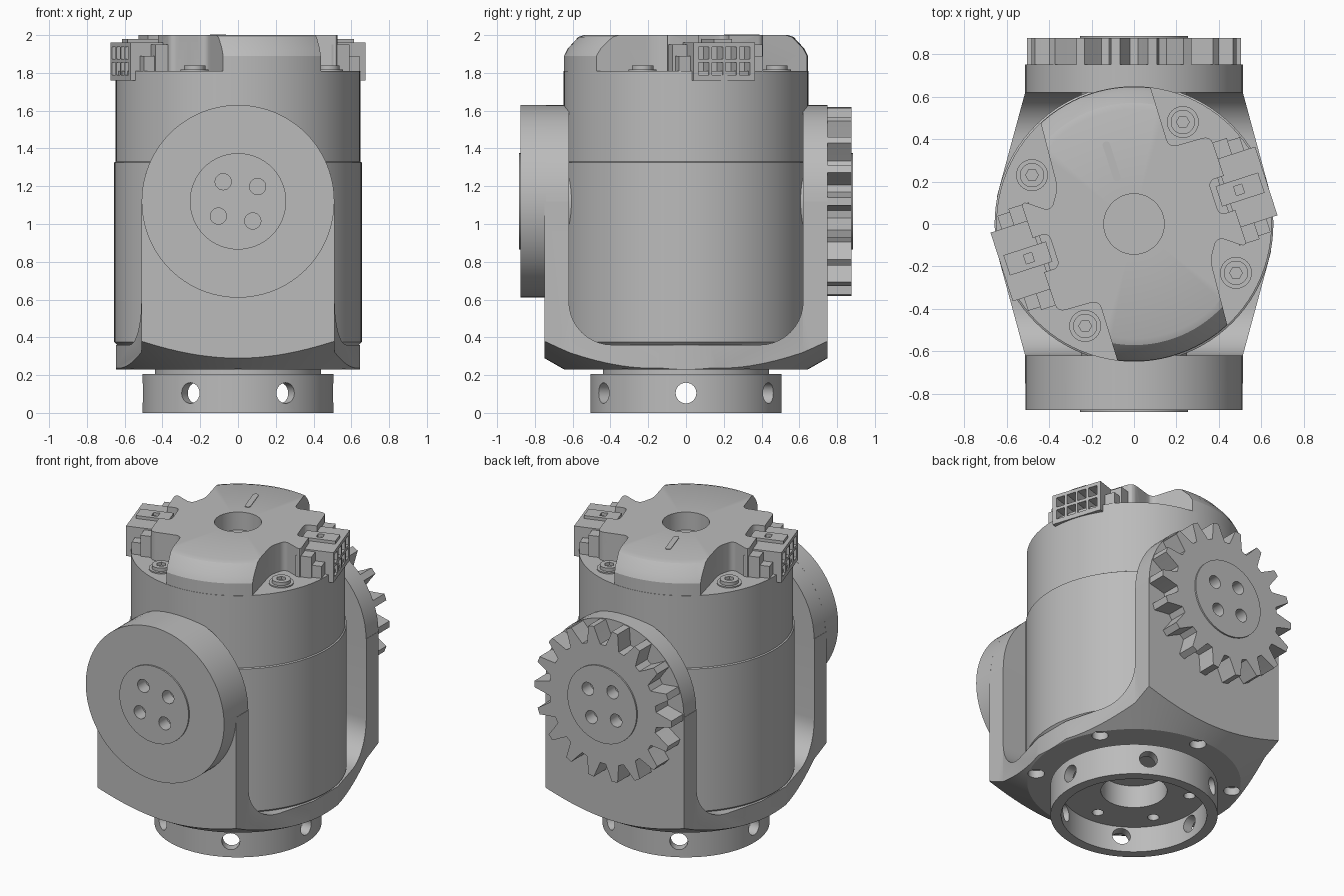
import bpy, bmesh
from math import sin, cos, pi, radians
from mathutils import Matrix

cube = bpy.data.objects.get("Cube")
if cube:
    bpy.data.objects.remove(cube)

grey = bpy.data.materials.new("plain grey")
grey.use_nodes = True
grey.diffuse_color = (0.5, 0.5, 0.5, 1)
grey.node_tree.nodes["Principled BSDF"].inputs["Base Color"].default_value = (0.5, 0.5, 0.5, 1)

AXLE_Z = 1.12


def finish(name, bm):
    bmesh.ops.remove_doubles(bm, verts=bm.verts, dist=1e-5)
    bmesh.ops.recalc_face_normals(bm, faces=bm.faces)
    mesh = bpy.data.meshes.new(name)
    bm.to_mesh(mesh)
    bm.free()
    mesh.materials.append(grey)
    ob = bpy.data.objects.new(name, mesh)
    bpy.context.collection.objects.link(ob)
    return ob


def prism(name, pts, lo, hi, axis="z", bevel=0, segs=6):
    """Extrude a 2D outline along an axis, optionally rounding its corners."""
    bm = bmesh.new()
    face = bm.faces.new([bm.verts.new((u, v, lo)) for u, v in pts])
    ext = bmesh.ops.extrude_face_region(bm, geom=[face])["geom"]
    for v in ext:
        if isinstance(v, bmesh.types.BMVert):
            v.co.z = hi
    if bevel:
        edges = [e for e in bm.edges if abs(e.verts[0].co.z - e.verts[1].co.z) > 1e-4]
        bmesh.ops.bevel(bm, geom=edges, offset=bevel, segments=segs, profile=0.5, affect="EDGES")
    for v in bm.verts:
        u, w, h = v.co
        v.co = {"z": (u, w, h), "y": (u, h, w), "x": (h, u, w)}[axis]
    return finish(name, bm)


def circle(r, n=64, u=0, v=0, start=0.0, sweep=2 * pi):
    return [(u + r * cos(start + sweep * i / n), v + r * sin(start + sweep * i / n)) for i in range(n)]


def rod(name, r, lo, hi, axis="z", u=0, v=0, n=64):
    return prism(name, circle(r, n, u, v), lo, hi, axis)


def box(name, x0, x1, y0, y1, z0, z1, bevel=0):
    return prism(name, [(x0, y0), (x1, y0), (x1, y1), (x0, y1)], z0, z1, "z", bevel, 4)


def lathe(name, profile, steps=96):
    """Spin a closed (radius, height) outline around the z axis."""
    bm = bmesh.new()
    vs = [bm.verts.new((r, 0, z)) for r, z in profile]
    es = [bm.edges.new((a, b)) for a, b in zip(vs, vs[1:] + vs[:1])
          if a.co.x > 0 or b.co.x > 0]
    bmesh.ops.spin(bm, geom=vs + es, cent=(0, 0, 0), axis=(0, 0, 1), angle=2 * pi, steps=steps)
    bmesh.ops.dissolve_degenerate(bm, dist=1e-5, edges=bm.edges)
    return finish(name, bm)


def turn(ob, angle):
    ob.data.transform(Matrix.Rotation(angle, 4, "Z"))
    return ob


def boolean(ob, cutters, op="DIFFERENCE"):
    for c in cutters:
        mod = ob.modifiers.new("cut", "BOOLEAN")
        mod.operation, mod.solver, mod.object = op, "EXACT", c
        bpy.context.view_layer.objects.active = ob
        bpy.ops.object.modifier_apply(modifier=mod.name)
        bpy.data.objects.remove(c)
    return ob


# Main cylindrical housing with a slight step at the seam
body = lathe("motor_housing", [(0, 0.36), (0.64, 0.36), (0.656, 0.375), (0.656, 1.325),
                               (0.648, 1.33), (0.648, 1.81), (0, 1.81)])

# U-shaped yoke: tapered plan, rounded arm tops, conical underside, rounded slot
quarter = [(0.512, 0.75), (0.512, 0.62), (0.645, 0.13)]
right = quarter + [(x, -y) for x, y in reversed(quarter)]
yoke = prism("yoke", right + [(-x, -y) for x, y in right], 0.23, 1.7)
arms = prism("arm_outline", [(-0.8, 0.1), (0.8, 0.1), (0.8, AXLE_Z)]
             + circle(0.51, 32, 0, AXLE_Z, 0, pi) + [(-0.51, AXLE_Z), (-0.8, AXLE_Z)], -0.9, 0.9, "y")
cone = lathe("underside_cone", [(0, 0.23), (0.645, 0.23), (1.3, 0.603), (1.3, 1.9), (0, 1.9)])
boolean(yoke, [arms, cone], "INTERSECT")
slot = prism("slot", [(-0.62, 0.36), (0.62, 0.36), (0.62, 3), (-0.62, 3)], -1, 1, "x", 0.23, 10)
bores = [rod("bore", 0.05, 0.1, 0.28, "z", 0.6 * cos(a), 0.6 * sin(a), 24)
         for a in [radians(30 + 60 * i) for i in range(6)]]
boolean(yoke, [slot, rod("shaft_bore", 0.2, 0.1, 0.32)] + bores)

# Mounting ring under the yoke, with side holes and small screw holes
base = lathe("mounting_ring", [(0.2, 0.17), (0.44, 0.17), (0.44, 0), (0.505, 0), (0.505, 0.205),
                               (0.44, 0.205), (0.44, 0.24), (0.2, 0.24)])
holes = []
for i in range(6):
    a = radians(60 * i)
    holes.append(turn(rod("side_hole", 0.055, 0.4, 0.6, "x", 0, 0.105, 24), a))
    holes.append(rod("screw_hole", 0.035, 0.1, 0.22, "z", 0.34 * cos(a + pi / 6), 0.34 * sin(a + pi / 6), 16))
boolean(base, holes)


def hub_holes(lo, hi):
    return [rod("hub_hole", 0.043, lo, hi, "y", 0.13 * cos(a), AXLE_Z + 0.13 * sin(a), 24)
            for a in [radians(37 + 90 * i) for i in range(4)]]


# Plain disc in front
disc = rod("front_disc", 0.51, -0.875, -0.74, "y", 0, AXLE_Z, 96)
boolean(disc, hub_holes(-0.95, -0.80))

# Gear at the back
TEETH = 18
outline = []
for i in range(TEETH):
    for frac, r in ((-0.36, 0.395), (-0.24, 0.44), (-0.12, 0.505), (0.12, 0.505), (0.24, 0.44), (0.36, 0.395)):
        a = 2 * pi * (i + frac) / TEETH
        outline.append((r * cos(a), AXLE_Z + r * sin(a)))
gear = prism("rear_gear", outline, 0.75, 0.875, "y")
boolean(gear, hub_holes(0.80, 0.95))

# Raised hubs and inner bosses on both arms
for name, s in (("front", -1), ("rear", 1)):
    lo, hi = sorted((s * 0.87, s * 0.885))
    hub = rod(name + "_hub", 0.255, lo, hi, "y", 0, AXLE_Z, 64)
    boolean(hub, hub_holes(lo - 0.1, hi + 0.1))
    lo, hi = sorted((s * 0.55, s * 0.64))
    rod(name + "_boss", 0.25, lo, hi, "y", 0, AXLE_Z, 48)

# Top cap with chamfered rim and four screw pockets
cap = lathe("top_cap", [(0, 1.8), (0.646, 1.8), (0.646, 1.89), (0.625, 1.93), (0.57, 1.99),
                        (0.54, 2.0), (0, 2.0)])
half = [(-0.51, 0.75), (0.045, 0.75), (0.165, 0.36), (0.36, 0.415),
        (0.535, -0.11), (0.39, -0.06), (0.36, -0.17)]
plan = prism("cap_plan", half + [(-x, -y) for x, y in half], 1.7, 2.2, "z", 0.035, 4)
boolean(cap, [plan], "INTERSECT")
boolean(cap, [rod("centre_hole", 0.142, 1.88, 2.2)])
mark = prism("slot_mark", circle(0.018, 12, 0, 0.08, 0, pi) + circle(0.018, 12, 0, -0.08, pi, pi), 1.998, 2.004)
mark.data.transform(Matrix.Translation((-0.105, 0.295, 0)) @ Matrix.Rotation(radians(18), 4, "Z"))

# Socket screws in the pockets
for i, (x, y) in enumerate(((0.23, 0.48), (0.48, -0.23), (-0.23, -0.48), (-0.48, 0.23))):
    rod(f"washer_{i}", 0.075, 1.8, 1.818, "z", x, y, 32)
    screw = rod(f"cap_screw_{i}", 0.057, 1.8, 1.84, "z", x, y, 32)
    boolean(screw, [rod("hex_socket", 0.03, 1.82, 1.9, "z", x, y, 6)])

# Two multi-pin connectors on opposite sides of the cap
for i in range(2):
    ang = radians(18 + 180 * i)
    boolean(cap, [turn(box("latch_pocket", 0.395, 0.8, -0.085, 0.085, 1.94, 2.2, 0.03), ang)])
    shell = turn(box(f"connector_back_{i}", 0.44, 0.54, -0.25, 0.25, 1.8, 1.95), ang)
    for s in (-1, 1):
        y0, y1 = sorted((s * 0.15, s * 0.235))
        turn(box(f"connector_lug_{i}", 0.5, 0.6, y0, y1, 1.8, 1.89), ang)
    plug = box(f"connector_housing_{i}", 0.46, 0.655, -0.17, 0.17, 1.76, 1.96)
    cells = [box("cell", 0.56, 0.8, y - 0.03, y + 0.03, z - 0.032, z + 0.032)
             for y in (-0.114, -0.038, 0.038, 0.114) for z in (1.822, 1.905)]
    turn(boolean(plug, cells), ang)
    latch = box(f"connector_latch_{i}", 0.42, 0.63, -0.05, 0.05, 1.95, 1.98)
    boolean(latch, [box("latch_hole", 0.5, 0.54, -0.022, 0.022, 1.9, 2.1)])
    turn(latch, ang)

# Smooth the round surfaces and keep the edges crisp
bpy.ops.object.select_all(action="DESELECT")
for ob in bpy.context.collection.objects:
    if ob.type == "MESH" and grey.name in ob.data.materials:
        ob.select_set(True)
        bpy.context.view_layer.objects.active = ob
bpy.ops.object.shade_smooth_by_angle(angle=radians(25))
